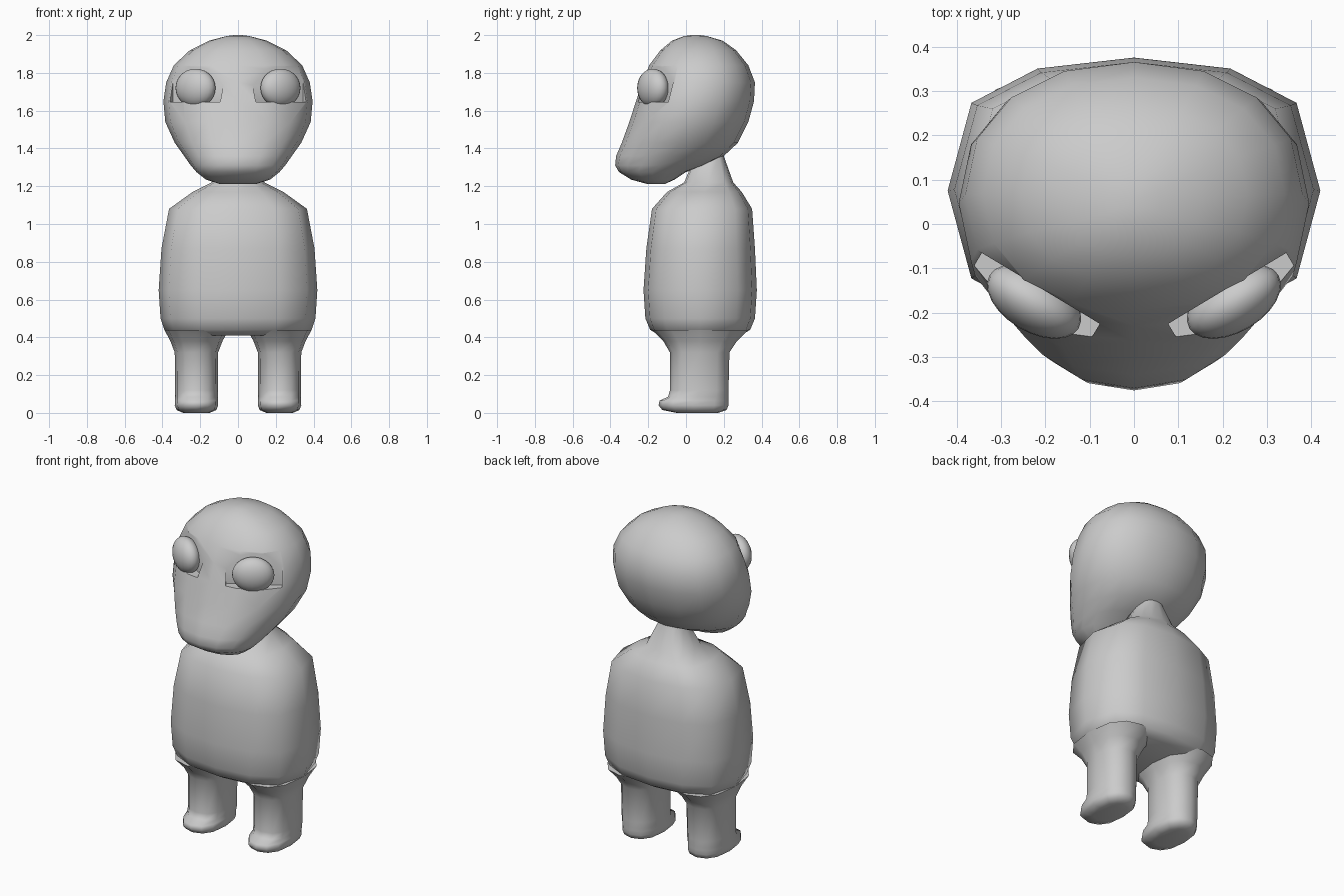
import bpy, bmesh
from math import sin, cos, pi, radians, copysign
from mathutils import Matrix

default_cube = bpy.data.objects.get("Cube")
if default_cube:
    bpy.data.objects.remove(default_cube, do_unlink=True)

clay = bpy.data.materials.new("clay grey")
clay.use_nodes = True
colour = (0.6, 0.6, 0.6, 1.0)
clay.diffuse_color = colour
clay.node_tree.nodes["Principled BSDF"].inputs["Base Color"].default_value = colour


def finish(name, bm):
    """Turn a bmesh into a named grey object."""
    bmesh.ops.recalc_face_normals(bm, faces=bm.faces)
    mesh = bpy.data.meshes.new(name)
    bm.to_mesh(mesh)
    bm.free()
    mesh.materials.append(clay)
    obj = bpy.data.objects.new(name, mesh)
    bpy.context.collection.objects.link(obj)
    return obj


def select(obj):
    bpy.ops.object.select_all(action='DESELECT')
    obj.select_set(True)
    bpy.context.view_layer.objects.active = obj


def smooth(obj, angle=50):
    select(obj)
    bpy.ops.object.shade_smooth_by_angle(angle=radians(angle))


def power(value, exponent):
    return copysign(abs(value) ** exponent, value)


def loft(name, rings, sides, x_pow=1.0, y_pow=1.0, centre_x=0.0):
    """Skin rounded rings given as (height, front y, back y, half width)."""
    bm = bmesh.new()
    loops = []
    for z, front, back, half in rings:
        mid, depth = (front + back) / 2, (back - front) / 2
        loop = []
        for i in range(sides):
            a = 2 * pi * i / sides
            x = centre_x + half * power(round(cos(a), 6), x_pow)
            y = mid + depth * power(round(sin(a), 6), y_pow)
            loop.append(bm.verts.new((x, y, z)))
        loops.append(loop)
    for low, high in zip(loops, loops[1:]):
        for i in range(sides):
            j = (i + 1) % sides
            bm.faces.new((low[i], low[j], high[j], high[i]))
    bm.faces.new(loops[0])
    bm.faces.new(loops[-1])
    return finish(name, bm)


# Barrel body with sloping shoulders and a short neck
body = loft("body", [
    (0.41, -0.14, 0.29, 0.34),
    (0.44, -0.19, 0.34, 0.39),
    (0.50, -0.215, 0.365, 0.41),
    (0.65, -0.225, 0.375, 0.42),
    (0.87, -0.21, 0.365, 0.405),
    (1.08, -0.18, 0.35, 0.365),
    (1.17, -0.10, 0.295, 0.24),
    (1.22, -0.01, 0.25, 0.14),
    (1.36, 0.05, 0.20, 0.07),
], 12, 0.95, 0.6)
smooth(body)

# Legs flaring into the body, with a toe lip in front
leg_rings = [
    (0.0, -0.05, 0.17, 0.07),
    (0.015, -0.125, 0.215, 0.105),
    (0.04, -0.145, 0.225, 0.115),
    (0.065, -0.14, 0.225, 0.113),
    (0.085, -0.095, 0.225, 0.113),
    (0.12, -0.085, 0.225, 0.113),
    (0.32, -0.085, 0.23, 0.115),
    (0.38, -0.12, 0.27, 0.138),
    (0.44, -0.18, 0.33, 0.17),
]
for side, label in ((1, "left"), (-1, "right")):
    smooth(loft(label + "_leg", leg_rings, 12, 0.9, 0.75, side * 0.22), 60)

# Head: round skull running down to a jutting muzzle
head = loft("head", [
    (1.213, -0.21, -0.11, 0.10),
    (1.235, -0.29, -0.06, 0.17),
    (1.275, -0.355, 0.0, 0.22),
    (1.31, -0.375, 0.10, 0.25),
    (1.36, -0.37, 0.20, 0.285),
    (1.43, -0.34, 0.275, 0.335),
    (1.54, -0.30, 0.33, 0.385),
    (1.65, -0.265, 0.36, 0.395),
    (1.75, -0.23, 0.365, 0.38),
    (1.84, -0.195, 0.33, 0.34),
    (1.92, -0.135, 0.265, 0.255),
    (1.97, -0.075, 0.195, 0.155),
    (1.995, -0.01, 0.11, 0.06),
    (2.0, 0.03, 0.07, 0.02),
], 16, 0.92, 0.9)

# Shallow angled sockets cut into the face
for side in (1, -1):
    bm = bmesh.new()
    turn = Matrix.Rotation(side * radians(31), 4, 'Z')
    place = Matrix.Translation((side * 0.21, -0.145, 1.74)) @ turn
    size = Matrix.Diagonal((0.31, 0.3, 0.19, 1))
    bmesh.ops.create_cube(bm, size=1,
                          matrix=place @ Matrix.Translation((0, -0.15, 0)) @ size)
    cutter = finish("socket_cutter", bm)
    cutter.hide_render = True
    select(head)
    cut = head.modifiers.new("socket", 'BOOLEAN')
    cut.operation = 'DIFFERENCE'
    cut.solver = 'EXACT'
    cut.object = cutter
    bpy.ops.object.modifier_apply(modifier=cut.name)
    bpy.data.objects.remove(cutter, do_unlink=True)
smooth(head, 45)

# Flattened eyeballs set in the sockets
for side, label in ((1, "left"), (-1, "right")):
    bm = bmesh.new()
    place = (Matrix.Translation((side * 0.225, -0.175, 1.72))
             @ Matrix.Rotation(side * radians(31), 4, 'Z')
             @ Matrix.Diagonal((0.117, 0.068, 0.102, 1)))
    bmesh.ops.create_uvsphere(bm, u_segments=24, v_segments=14, radius=1, matrix=place)
    smooth(finish(label + "_eye", bm))
